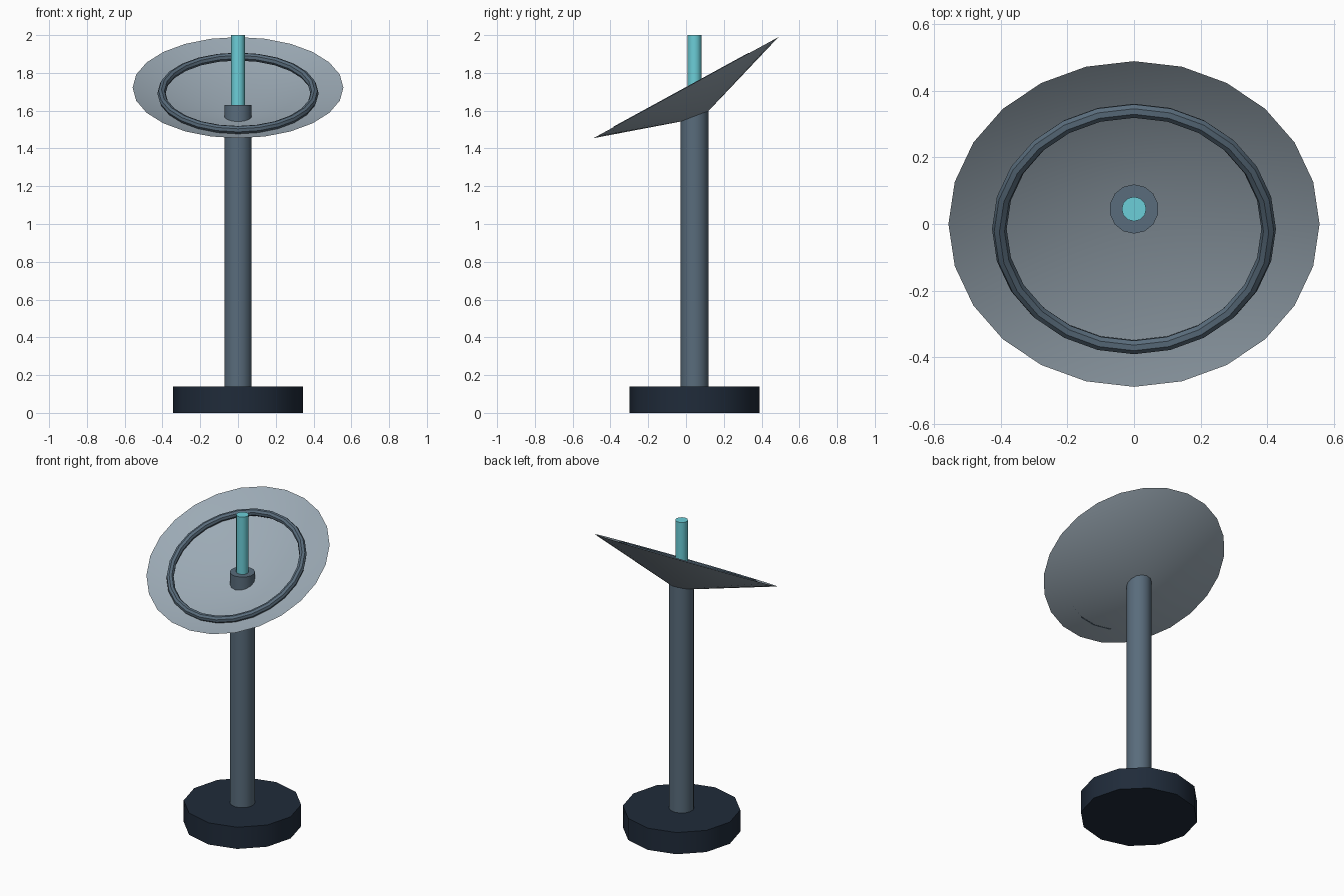
import bpy
import math
from mathutils import Vector, Matrix

if "Cube" in bpy.data.objects:
    bpy.data.objects.remove(bpy.data.objects["Cube"])

TILT = math.radians(28.65)      # dish leans towards the front
AXIS_Y = 0.045                  # mast line


def material(name, rgb):
    m = bpy.data.materials.new(name)
    m.diffuse_color = (*rgb, 1)
    m.use_nodes = True
    m.node_tree.nodes["Principled BSDF"].inputs["Base Color"].default_value = m.diffuse_color
    return m


SLATE = material("slate", (0.10, 0.15, 0.20))
DARK = material("dark_navy", (0.014, 0.024, 0.042))
PALE = material("pale_grey", (0.33, 0.40, 0.46))
CYAN = material("cyan", (0.15, 0.62, 0.69))


def finish(name, mat):
    o = bpy.context.object
    o.name = name
    o.data.materials.append(mat)
    bpy.ops.object.shade_smooth_by_angle(angle=math.radians(40))
    return o


def post(name, radius, z0, z1, sides, mat):
    bpy.ops.mesh.primitive_cylinder_add(
        vertices=sides, radius=radius, depth=z1 - z0,
        location=(0, AXIS_Y, (z0 + z1) / 2))
    return finish(name, mat)


# Base, mast and feed rod
post("base", 0.345, 0, 0.14, 12, DARK)
post("mast", 0.074, 0.14, 1.63, 14, SLATE)
post("feed_rod", 0.037, 1.63, 2.0, 12, CYAN)

# Dish: open shallow cone, wide end up
depth = 0.18
rim_centre = Vector((0, 0, 1.722))
normal = Matrix.Rotation(TILT, 3, 'X') @ Vector((0, 0, 1))
bpy.ops.mesh.primitive_cone_add(
    vertices=24, radius1=0.558, radius2=0, depth=depth, end_fill_type='NOTHING',
    location=rim_centre - normal * depth / 2, rotation=(TILT + math.pi, 0, 0))
finish("dish", PALE)

# Ring inside the dish
bpy.ops.mesh.primitive_torus_add(
    major_radius=0.405, minor_radius=0.022, major_segments=24, minor_segments=8,
    location=(0, -0.015, 1.692), rotation=(TILT, 0, 0))
finish("dish_ring", SLATE)
